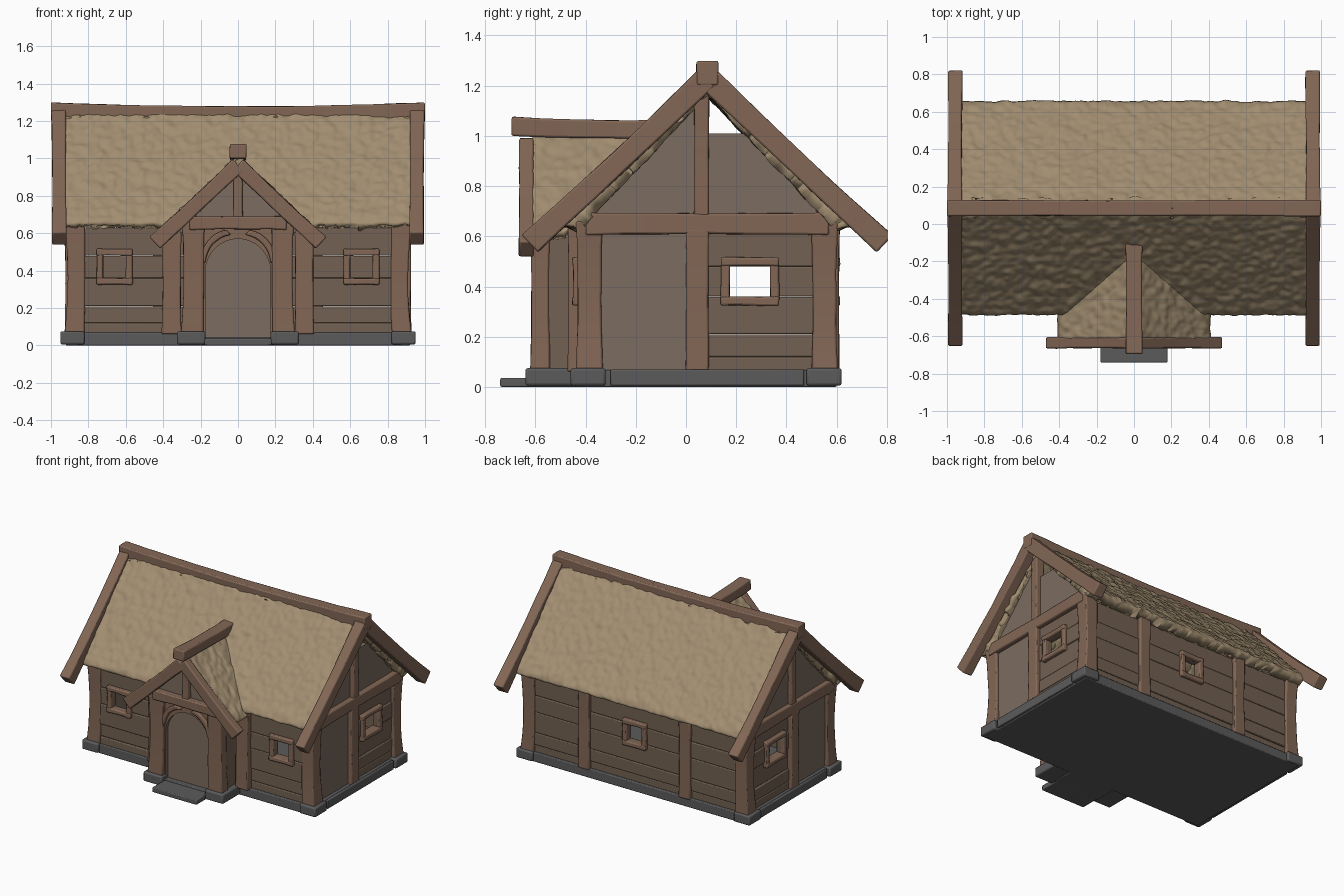
import bpy, bmesh, random
from math import sin, cos, pi, radians
from mathutils import Vector, noise

if "Cube" in bpy.data.objects:
    bpy.data.objects.remove(bpy.data.objects["Cube"])

random.seed(4)
CY, APEX, SLOPE = 0.085, 1.275, 1.066      # main ridge position, thatch apex, pitch
PAPEX, PSLOPE = 1.015, 0.936               # porch thatch apex, pitch
SIDES = (-1, 1)


def material(name, rgb):
    m = bpy.data.materials.new(name)
    m.diffuse_color = (*rgb, 1)
    m.use_nodes = True
    m.node_tree.nodes["Principled BSDF"].inputs["Base Color"].default_value = m.diffuse_color
    return m


THATCH = material("thatch", (0.36, 0.27, 0.165))
WOOD = material("timber", (0.225, 0.135, 0.092))
PLANK = material("planks", (0.17, 0.12, 0.085))
PANEL = material("panel", (0.20, 0.15, 0.115))
STONE = material("stone", (0.105, 0.105, 0.108))


def finish(name, bm, mat, bevel=0.0, angle=35):
    me = bpy.data.meshes.new(name)
    bm.to_mesh(me)
    bm.free()
    me.materials.append(mat)
    me.shade_smooth()
    me.set_sharp_from_angle(angle=radians(angle))
    ob = bpy.data.objects.new(name, me)
    bpy.context.collection.objects.link(ob)
    if bevel:
        b = ob.modifiers.new("bevel", 'BEVEL')
        b.width, b.segments, b.limit_method = bevel, 2, 'ANGLE'
    return ob


def beam(name, p0, p1, w, h, mat=WOOD, bow=(0, 0, 0), flare=0.08, n=6, jitter=0.002, bevel=0.008):
    """Hand-hewn timber from p0 to p1, slightly uneven, optionally bowed and flared."""
    p0, p1, bow = Vector(p0), Vector(p1), Vector(bow)
    t = (p1 - p0).normalized()
    up = Vector((0, 1, 0)) if abs(t.z) > 0.97 else Vector((0, 0, 1))
    side = t.cross(up).normalized()
    up = side.cross(t)
    bm = bmesh.new()
    rings = []
    for i in range(n + 1):
        s = i / n
        c = p0.lerp(p1, s) + bow * 4 * s * (1 - s)
        k = 1 + flare * ((2 * s - 1) ** 2 - 0.5)
        rings.append([bm.verts.new(c + side * (a * w * k / 2 + random.uniform(-jitter, jitter))
                                   + up * (b * h * k / 2 + random.uniform(-jitter, jitter)))
                      for a, b in ((-1, -1), (1, -1), (1, 1), (-1, 1))])
    for r, q in zip(rings, rings[1:]):
        for j in range(4):
            bm.faces.new((r[j], r[(j + 1) % 4], q[(j + 1) % 4], q[j]))
    bm.faces.new(rings[0])
    bm.faces.new(rings[-1])
    bmesh.ops.recalc_face_normals(bm, faces=bm.faces)
    return finish(name, bm, mat, bevel)


def box(name, lo, hi, mat, bevel=0.006):
    bm = bmesh.new()
    bmesh.ops.create_cube(bm, size=1)
    for v in bm.verts:
        v.co = [(a + b) / 2 + c * (b - a) for a, b, c in zip(lo, hi, v.co)]
    return finish(name, bm, mat, bevel)


def at(axis, a, off, z):
    return Vector((a, off, z)) if axis == 'x' else Vector((off, a, z))


def prism(name, pts, axis, o0, o1, mat):
    """Extrude a wall outline (along-wall, z) between two offsets."""
    bm = bmesh.new()
    f = bm.faces.new([bm.verts.new(at(axis, a, o0, z)) for a, z in pts])
    new = bmesh.ops.extrude_face_region(bm, geom=[f])['geom']
    d = at(axis, 0, o1 - o0, 0)
    for v in new:
        if isinstance(v, bmesh.types.BMVert):
            v.co += d
    bmesh.ops.recalc_face_normals(bm, faces=bm.faces)
    return finish(name, bm, mat)


def planks(name, axis, a0, a1, off, hole=None):
    """Horizontal boarding; the row at window height is split around the hole."""
    rows = (0.06, 0.12, 0.21, 0.36, 0.48, 0.63)
    for z0, z1 in zip(rows, rows[1:]):
        spans = [(a0, hole[0]), (hole[1], a1)] if hole and z0 == 0.36 else [(a0, a1)]
        o = off + random.uniform(-0.005, 0.005)
        for s0, s1 in spans:
            box(name, at(axis, s0, o - 0.02, z0), at(axis, s1, o + 0.02, z1 - 0.001), PLANK)


def window(axis, a, off, half, z=0.42, zh=0.06, bar=0.036):
    h, v = half + bar / 2, zh + bar / 2
    for s in SIDES:
        d = (bar, 0.06) if axis == 'x' else (0.06, bar)
        beam("window_jamb", at(axis, a + s * h, off, z - v - bar / 2),
             at(axis, a + s * h, off, z + v + bar / 2), *d, n=3)
        beam("window_rail", at(axis, a - h - bar / 2, off, z + s * v),
             at(axis, a + h + bar / 2, off, z + s * v), 0.065, bar, n=3)


def thatch(name, point, nu, nv, thick):
    """Folded straw sheet: a tufted, displaced grid with thickness."""
    bm = bmesh.new()
    g = [[bm.verts.new(point(i / nu * 2 - 1, j / nv * 2 - 1)) for j in range(nv + 1)] for i in range(nu + 1)]
    for i in range(nu):
        for j in range(nv):
            bm.faces.new((g[i][j], g[i + 1][j], g[i + 1][j + 1], g[i][j + 1]))
    bm.normal_update()
    if sum(f.normal.z for f in bm.faces) < 0:
        bmesh.ops.reverse_faces(bm, faces=bm.faces)
        bm.normal_update()
    moves = []
    for i, row in enumerate(g):
        for j, v in enumerate(row):
            c = v.co
            warp = noise.noise_vector(c * 9) * 0.03
            tuft = noise.voronoi((c + warp) * 17)[0][0]
            d = 0.012 * (0.45 - tuft) + 0.007 * noise.noise(c * 28) + 0.004 * noise.noise(c * 6)
            rim = min(j, nv - j)
            if rim < 3:
                d -= (0.014, 0.006, 0.002)[rim]
            moves.append(v.normal * d + Vector((0, 0, 0.008 * noise.noise(c * 14) if rim < 2 else 0)))
    for v, m in zip((v for row in g for v in row), moves):
        v.co += m
    s = finish(name, bm, THATCH, angle=60).modifiers.new("thickness", 'SOLIDIFY')
    s.thickness, s.offset = thick, -1


# Stone base, corner stones, porch base and step
box("foundation", (-0.92, -0.44, 0.0), (0.92, 0.60, 0.068), STONE)
for s in SIDES:
    for y in (-0.39, 0.55):
        box("corner_stone", (s * 0.885 - 0.065, y - 0.07, 0.005), (s * 0.885 + 0.065, y + 0.07, 0.075), STONE, 0.01)
    box("porch_stone", (s * 0.25 - 0.075, -0.64, 0.005), (s * 0.25 + 0.075, -0.40, 0.075), STONE, 0.01)
    box("side_stone", (s * 0.93 - 0.01, -0.30, 0.005), (s * 0.93 + 0.01, 0.47, 0.07), STONE)
box("threshold", (-0.19, -0.60, 0.0), (0.19, -0.42, 0.045), STONE)
box("step", (-0.18, -0.74, 0.0), (0.18, -0.59, 0.036), STONE)

# Walls, posts, windows and gable ends, mirrored left and right
for s in SIDES:
    for y in (-0.385, 0.552):
        beam("corner_post", (s * 0.875, y, 0.06), (s * 0.875, y, 0.66), 0.10, 0.10, bow=(-s * 0.012, 0, 0), flare=0.14)
    a, b = sorted((s * 0.36, s * 0.86))
    planks("front_planks", 'x', a, b, -0.405, sorted((s * 0.60, s * 0.72)))
    window('x', s * 0.66, -0.42, 0.06)
    beam("front_post", (s * 0.355, -0.43, 0.06), (s * 0.355, -0.43, 0.65), 0.10, 0.08)
    beam("back_post", (s * 0.41, 0.575, 0.06), (s * 0.41, 0.575, 0.64), 0.09, 0.07)
    x = s * 0.875
    box("gable_panel", (x - 0.02, -0.36, 0.06), (x + 0.02, 0.03, 0.64), PANEL)
    planks("gable_planks", 'y', 0.05, 0.53, x, (0.175, 0.335))
    window('y', 0.255, s * 0.89, 0.08)
    beam("gable_post", (s * 0.89, 0.045, 0.06), (s * 0.89, 0.045, 0.63), 0.07, 0.09)
    beam("tie_beam", (s * 0.89, -0.40, 0.65), (s * 0.89, 0.57, 0.65), 0.075, 0.085)
    beam("king_post", (s * 0.89, 0.062, 0.68), (s * 0.89, 0.062, 1.17), 0.065, 0.06)
    prism("upper_gable_front", [(-0.40, 0.65), (0.06, 0.65), (0.06, 1.14)], 'y', x - 0.02, x + 0.015, PANEL)
    prism("upper_gable_back", [(0.06, 0.65), (0.57, 0.65), (0.24, 1.01), (0.06, 1.01)], 'y', x - 0.02, x + 0.015, PANEL)
    for d in SIDES:
        beam("bargeboard", (s * 0.958, CY, 1.233), (s * 0.955, CY + d * 0.707, 0.57), 0.075, 0.09, bow=(0, 0, -0.006))
planks("back_planks", 'x', -0.86, 0.86, 0.565, (-0.06, 0.06))
window('x', 0.0, 0.58, 0.06)

# Main roof and sagging ridge beam
thatch("main_thatch", lambda u, v: Vector((u * 0.925, CY + v * 0.583, APEX - SLOPE * abs(v) * 0.583)), 170, 130, 0.075)
beam("ridge_beam", (-1.0, CY, 1.25), (1.0, CY, 1.25), 0.085, 0.095, bow=(0, 0, -0.018), n=14)

# Porch frame
for s in SIDES:
    beam("porch_post", (s * 0.245, -0.58, 0.06), (s * 0.24, -0.58, 0.67), 0.115, 0.075, bow=(-s * 0.006, 0, 0), flare=0.12)
    box("porch_side", (s * 0.27 - 0.018, -0.58, 0.06), (s * 0.27 + 0.018, -0.41, 0.66), PLANK)
    beam("porch_brace", (s * 0.19, -0.592, 0.45), (s * 0.05, -0.592, 0.605), 0.04, 0.035, bow=(s * 0.025, 0, 0.025), n=8)
    beam("porch_bargeboard", (0, -0.635, 0.964), (s * 0.445, -0.635, 0.548), 0.06, 0.082, bow=(0, 0, -0.004))
beam("porch_lintel", (-0.26, -0.592, 0.655), (0.26, -0.592, 0.655), 0.075, 0.07)
beam("porch_king_post", (0, -0.595, 0.68), (0, -0.595, 0.95), 0.05, 0.05)
prism("porch_gable", [(-0.31, 0.60), (0.31, 0.60), (0.31, 0.655), (0, 0.945), (-0.31, 0.655)], 'x', -0.585, -0.55, PANEL)

# Arched doorway and door
arch = [(0.175 * cos(pi * i / 16), 0.39 + 0.18 * sin(pi * i / 16)) for i in range(17)]
prism("door_surround", [(-0.2, 0.04), (-0.2, 0.64), (0.2, 0.64), (0.2, 0.04), (0.175, 0.04)] + arch + [(-0.175, 0.04)],
      'x', -0.59, -0.53, WOOD)
prism("door", [(0.18, 0.035)] + [(a * 1.03, z + 0.004) for a, z in arch] + [(-0.18, 0.035)], 'x', -0.565, -0.535, PANEL)


# Porch roof, its back edge trimmed to the main roof slope
def porch_point(u, v):
    z = PAPEX - PSLOPE * abs(v) * 0.42
    back = CY - (APEX - z) / SLOPE + 0.045
    return Vector((v * 0.42, -0.61 + (back + 0.61) * (u + 1) / 2, z))


thatch("porch_thatch", porch_point, 50, 80, 0.06)
beam("porch_ridge_beam", (0, -0.695, 1.038), (0, -0.09, 1.025), 0.088, 0.075, bow=(0, 0, -0.004))
